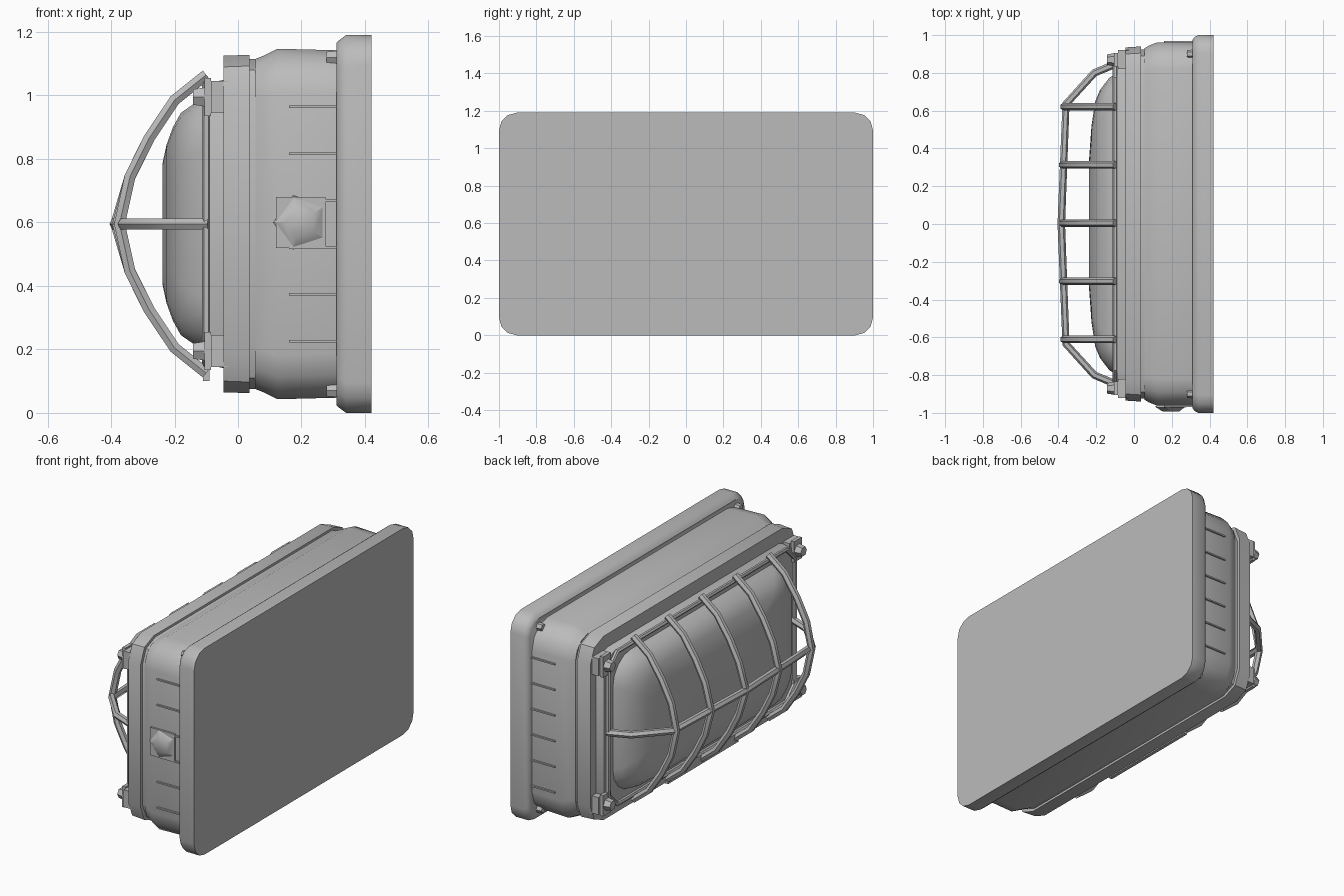
import bpy, bmesh, math
from mathutils import Matrix, Vector

if "Cube" in bpy.data.objects:
    bpy.data.objects.remove(bpy.data.objects["Cube"])

ZC = 0.595  # height of the lamp's centre line
grey = bpy.data.materials.new("grey_metal")
grey.diffuse_color = (0.5, 0.5, 0.5, 1)
grey.use_nodes = True
grey.node_tree.nodes["Principled BSDF"].inputs["Base Color"].default_value = grey.diffuse_color


def finish(name, bm):
    bmesh.ops.recalc_face_normals(bm, faces=bm.faces)
    me = bpy.data.meshes.new(name)
    bm.to_mesh(me)
    bm.free()
    me.materials.append(grey)
    ob = bpy.data.objects.new(name, me)
    bpy.context.collection.objects.link(ob)
    return ob


def loft(name, rings, seg):
    """Rounded rectangles (x, half y, half z, corner radius) joined along x."""
    bm = bmesh.new()
    loops = []
    for x, hy, hz, r in rings:
        loop = []
        for q, (sy, sz) in enumerate([(1, 1), (-1, 1), (-1, -1), (1, -1)]):
            for i in range(seg + 1):
                a = math.pi / 2 * (q + i / seg)
                loop.append(bm.verts.new((x, sy * (hy - r) + r * math.cos(a),
                                          ZC + sz * (hz - r) + r * math.sin(a))))
        loops.append(loop)
    n = len(loops[0])
    for a, b in zip(loops, loops[1:]):
        for i in range(n):
            j = (i + 1) % n
            bm.faces.new((a[i], a[j], b[j], b[i]))
    bm.faces.new(loops[0])
    bm.faces.new(loops[-1])
    return finish(name, bm)


def box(name, x0, x1, y0, y1, z0, z1):
    bm = bmesh.new()
    bmesh.ops.create_cube(bm, size=1)
    for v in bm.verts:
        v.co = Vector(((x0 + x1) / 2 + v.co.x * (x1 - x0),
                       (y0 + y1) / 2 + v.co.y * (y1 - y0),
                       (z0 + z1) / 2 + v.co.z * (z1 - z0)))
    return finish(name, bm)


def cone(name, loc, axis, r1, r2, depth, sides, turn=0):
    bm = bmesh.new()
    rot = Vector((0, 0, 1)).rotation_difference(Vector(axis)).to_matrix().to_4x4()
    bmesh.ops.create_cone(bm, cap_ends=True, segments=sides, radius1=r1, radius2=r2, depth=depth,
                          matrix=Matrix.Translation(loc) @ rot @ Matrix.Rotation(turn, 4, 'Z'))
    return finish(name, bm)


def rod(name, pts, radius=0.02, closed=False):
    cu = bpy.data.curves.new(name, 'CURVE')
    cu.dimensions = '3D'
    cu.bevel_depth = radius
    cu.bevel_resolution = 1
    cu.use_fill_caps = True
    sp = cu.splines.new('POLY')
    sp.points.add(len(pts) - 1)
    for p, co in zip(sp.points, pts):
        p.co = (*co, 1)
    sp.use_cyclic_u = closed
    cu.materials.append(grey)
    ob = bpy.data.objects.new(name, cu)
    bpy.context.collection.objects.link(ob)


# Housing: back plate, body, gasket, front frame and its raised inner rim
loft("back_plate", [(0.31, 0.975, 0.57, 0.08), (0.32, 0.99, 0.58, 0.09), (0.34, 1, 0.595, 0.095),
                    (0.42, 1, 0.595, 0.095)], 3)
loft("body", [(0.055, 0.93, 0.52, 0.12), (0.08, 0.945, 0.53, 0.13), (0.125, 0.962, 0.552, 0.14),
              (0.32, 0.96, 0.547, 0.14)], 3)
loft("gasket", [(0.03, 0.925, 0.52, 0.12), (0.06, 0.925, 0.52, 0.12)], 2)
loft("front_frame", [(-0.045, 0.935, 0.53, 0.12), (0.037, 0.94, 0.533, 0.12)], 2)
loft("inner_rim", [(-0.09, 0.875, 0.445, 0.1), (-0.04, 0.885, 0.455, 0.1)], 2)

# Glass dome
loft("glass_dome", [(-0.08, 0.80, 0.40, 0.16), (-0.13, 0.775, 0.385, 0.16), (-0.18, 0.71, 0.35, 0.16),
                    (-0.205, 0.65, 0.305, 0.15), (-0.225, 0.52, 0.25, 0.13),
                    (-0.238, 0.34, 0.19, 0.1)], 4)

# Wire cage: five hoops, one long bar and a base ring
hoop = [(-0.10, 0.47), (-0.20, 0.39), (-0.28, 0.27), (-0.34, 0.15)]
for k in range(-2, 3):
    y = k * 0.308 + 0.005
    top = -0.385 + 0.006 * abs(k)
    pts = [(x, y, ZC + h) for x, h in hoop] + [(top, y, ZC)]
    pts += [(x, y, ZC - h) for x, h in reversed(hoop)]
    rod("cage_hoop", pts)
rod("cage_long_bar", [(-0.09, -0.85, ZC), (-0.21, -0.80, ZC), (-0.36, -0.635, ZC), (-0.385, 0, ZC),
                      (-0.36, 0.635, ZC), (-0.21, 0.80, ZC), (-0.09, 0.85, ZC)])
rod("cage_base_ring", [(-0.10, sy * a, ZC + sz * b) for sy, sz, a, b in
                       [(1, 1, 0.85, 0.36), (1, 1, 0.77, 0.44), (-1, 1, 0.77, 0.44), (-1, 1, 0.85, 0.36),
                        (-1, -1, 0.85, 0.36), (-1, -1, 0.77, 0.44), (1, -1, 0.77, 0.44),
                        (1, -1, 0.85, 0.36)]], 0.013, True)
box("cage_bottom_tab", -0.11, -0.09, -0.32, 0.32, 0.10, 0.16)

# Corner clips, bolts and mounting screws
for sy in (-1, 1):
    for sz in (-1, 1):
        y, z = sy * 0.87, ZC + sz * 0.4
        box("corner_clip", -0.085, 0.01, y - 0.05, y + 0.05, z - 0.05, z + 0.05)
        box("cage_ear", -0.105, -0.085, y - 0.035, y + 0.035, z - 0.06, z + 0.06)
        cone("corner_bolt", (-0.122, y, z), (-1, 0, 0), 0.035, 0.028, 0.04, 6)
        cone("mounting_screw", (0.297, sy * 0.90, ZC + sz * 0.525), (-1, 0, 0), 0.024, 0.02, 0.035, 6)

# Cable entry on the front end
box("cable_entry_base", 0.12, 0.275, -0.972, -0.955, 0.52, 0.68)
cone("cable_entry_nut", (0.2, -0.979, 0.6), (0, -1, 0), 0.09, 0.05, 0.025, 5, math.pi / 2)

# Thin ridges on both ends
for sy in (-1, 1):
    for k in range(6):
        z = ZC + (k - 2.5) * 0.148
        box("end_ridge", 0.16, 0.31, sy * 0.965 - 0.005, sy * 0.965 + 0.005, z - 0.004, z + 0.004)

# Turn the rods into meshes and smooth everything, keeping hard edges
bpy.ops.object.select_all(action='SELECT')
bpy.context.view_layer.objects.active = bpy.data.objects["body"]
bpy.ops.object.convert(target='MESH')
bpy.ops.object.shade_smooth_by_angle(angle=math.radians(40))
